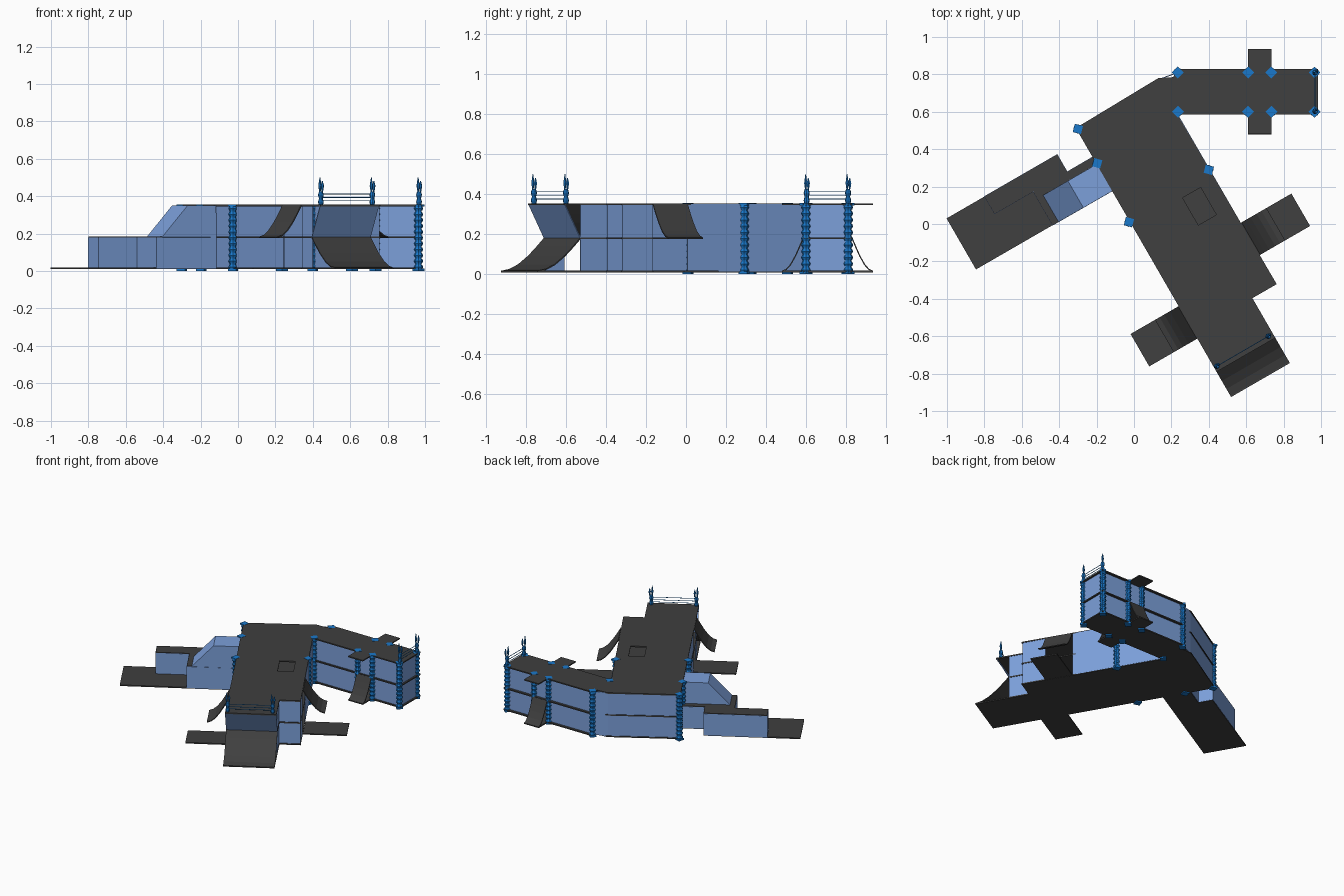
import bpy, bmesh, math
from mathutils import Vector

if "Cube" in bpy.data.objects:
    bpy.data.objects.remove(bpy.data.objects["Cube"])

C, S = math.cos(math.radians(30)), 0.5
Z0, Z1, Z2 = 0.014, 0.18, 0.35          # the three floor levels


def mat(name, col):
    m = bpy.data.materials.new(name)
    m.diffuse_color = (*col, 1)
    m.use_nodes = True
    m.node_tree.nodes["Principled BSDF"].inputs["Base Color"].default_value = m.diffuse_color
    return m


GREY = mat("dark_grey", (0.05, 0.05, 0.05))
GLASS = mat("light_blue", (0.2, 0.35, 0.7))
BLUE = mat("post_blue", (0.01, 0.19, 0.6))


def L(x, y):
    """Main building frame (turned 30 degrees) to world."""
    return (C * x - S * y, S * x + C * y)


def finish(bm, name, m, thick=0):
    bmesh.ops.recalc_face_normals(bm, faces=bm.faces)
    me = bpy.data.meshes.new(name)
    bm.to_mesh(me)
    bm.free()
    ob = bpy.data.objects.new(name, me)
    bpy.context.collection.objects.link(ob)
    me.materials.append(m)
    if thick:
        s = ob.modifiers.new("thickness", 'SOLIDIFY')
        s.thickness, s.offset = thick, 0
    return ob


def slab(name, pts, z, holes=(), m=GREY):
    bm = bmesh.new()
    edges = []
    for loop in (pts, *holes):
        vs = [bm.verts.new((x, y, z)) for x, y in loop]
        edges += [bm.edges.new((vs[i - 1], vs[i])) for i in range(len(vs))]
    bmesh.ops.triangle_fill(bm, use_beauty=True, edges=edges, normal=(0, 0, 1))
    return finish(bm, name, m, 0.009)


def quads(name, faces, m=GLASS, thick=0.005):
    bm = bmesh.new()
    for f in faces:
        bm.faces.new([bm.verts.new(p) for p in f])
    bmesh.ops.remove_doubles(bm, verts=bm.verts, dist=1e-4)
    return finish(bm, name, m, thick)


def wall(name, path, z0, z1):
    quads(name, [[(*a, z0), (*b, z0), (*b, z1), (*a, z1)] for a, b in zip(path, path[1:])])


def ramp(name, a, b, out, z0, z1):
    """Flared ramp: top edge a-b, runs out by the vector 'out'."""
    prof = [(0, 1), (.17, .74), (.36, .47), (.6, .2), (.8, .06), (1, 0)]
    rows = [[(p[0] + out[0] * t, p[1] + out[1] * t, z0 + (z1 - z0) * k) for p in (a, b)] for t, k in prof]
    quads(name, [[r[0], r[1], q[1], q[0]] for r, q in zip(rows, rows[1:])], GREY, 0.006)


def rect(x0, x1, y0, y1, f=L):
    return [f(x0, y0), f(x1, y0), f(x1, y1), f(x0, y1)]


def W(x, y):
    return (x, y)


# floors and roof
def footprint(end):
    return [L(-.013, .6), (.13, .78), (.21, .785), (.23, .83), (.985, .83), (.985, .585), (.232, .585),
            L(.5, -.66), L(.35, -.66), L(.35, end), L(-.013, end)]


hole = rect(.295, .406, -.177, -.009)
slab("ground_floor", footprint(-1.06), Z0)
slab("middle_floor", footprint(-.81), Z1)
slab("roof", footprint(-.905), Z2, [hole])

# ground aprons beside the doors
slab("right_apron", rect(.5, .81, -.48, -.28), Z0)
slab("left_apron", rect(-.31, -.013, -.7, -.5), Z0)
slab("annex_base", [L(-.853, .212), L(-.013, .212), L(-.013, .42), L(-.17, .42), L(-.17, .527), L(-.853, .527)], Z0)

# main building walls, with door gaps
for n, z0, z1 in (("lower", Z0, Z1), ("upper", Z1, Z2)):
    wall(n + "_left_wall_front", [L(-.005, -.81), L(-.005, -.7)], z0, z1)
    wall(n + "_back_wall", [L(-.005, -.5), L(-.005, .592), (.13, .772), (.235, .81)], z0, z1)
    wall(n + "_right_wall_front", [L(.345, -.81), L(.345, -.652), L(.495, -.652), L(.495, -.48)], z0, z1)
    wall(n + "_right_wall", [L(.495, -.28), L(.495, .402), (.235, .6)], z0, z1)
    # wing walls; the lower level has doors
    if n == "lower":
        for side, y in (("front", .6), ("back", .81)):
            wall(f"wing_{side}_wall_a", [(.235, y), (.61, y)], z0, z1)
            wall(f"wing_{side}_wall_b", [(.735, y), (.97, y)], z0, z1)
        wall("wing_lower_end", [(.97, .6), (.97, .81)], z0, z1)
    else:
        wall("wing_upper_wall", [(.235, .6), (.97, .6), (.97, .81), (.235, .81)], z0, z1)

# slanted front window
quads("slanted_front_window", [[(*L(-.013, -.81), Z1), (*L(.35, -.81), Z1),
                                (*L(.35, -.9), Z2), (*L(-.013, -.9), Z2)]])

# ramps
ramp("front_ramp", L(-.013, -.81), L(.35, -.81), (.25 * S, -.25 * C), Z0, Z1)
ramp("right_ramp", L(.5, -.48), L(.5, -.28), (.155 * C, .155 * S), Z1, Z2)
ramp("left_ramp", L(-.013, -.7), L(-.013, -.5), (-.145 * C, -.145 * S), Z1, Z2)
for side, y, d in (("front", .585, -.105), ("back", .83, .105)):
    ramp(f"wing_{side}_ramp", (.61, y), (.735, y), (0, d), Z0, Z1)
    slab(f"wing_{side}_canopy", rect(.61, .735, y, y + d, W), Z2)
    slab(f"wing_{side}_apron", rect(.61, .735, y, y + d, W), Z0)

# low annex on the left
annex = [L(-.013, .212), L(-.38, .212), L(-.38, .42), L(-.618, .42), L(-.618, .527), L(-.17, .527), L(-.17, .42), L(-.013, .42)]
wall("annex_wall", annex, Z0, Z1)
slab("annex_roof", annex, Z1)

# sloped passage from annex to upper floor
prof = [(-.345, Z1), (-.19, Z2 - .003), (-.013, Z2 - .003), (-.013, Z1)]
faces = [[(*L(x, y), z) for x, z in prof] for y in (.212, .375)]
for (xa, za), (xb, zb) in zip(prof[:2], prof[1:3]):
    faces.append([(*L(xa, .212), za), (*L(xb, .212), zb), (*L(xb, .375), zb), (*L(xa, .375), za)])
quads("sloped_passage", faces)


# beaded posts
def drum(bm, x, y, z0, z1, r1, r2, n, turn=0.0):
    rings = [[bm.verts.new((x + r * math.cos(turn + i * math.tau / n), y + r * math.sin(turn + i * math.tau / n), z))
              for i in range(n)] for r, z in ((r1, z0), (r2, z1))]
    bm.faces.new(rings[0][::-1])
    bm.faces.new(rings[1])
    for i in range(n):
        j = (i + 1) % n
        bm.faces.new((rings[0][i], rings[0][j], rings[1][j], rings[1][i]))


def post(name, x, y, base, top, r=.023, turn=0.0, spire=False):
    bm = bmesh.new()
    if base < .1:
        for z in (.001, Z2 - .006):
            drum(bm, x, y, z, z + .012, .032, .032, 4, turn)
    drum(bm, x, y, base, top, r * .75, r * .75, 8)
    n = max(2, round((top - base) / .031))
    h = (top - base) / n
    for i in range(n):
        z = base + i * h
        drum(bm, x, y, z + h * .12, z + h * .5, r * .85, r * 1.1, 8)
        drum(bm, x, y, z + h * .5, z + h * .88, r * 1.1, r * .85, 8)
    if spire:
        for d, zt in ((-.005, .5), (.008, .482)):
            drum(bm, x + d, y + d, top, top + .03, .004, .009, 6)
            drum(bm, x + d, y + d, top + .03, zt, .009, .002, 6)
    finish(bm, name, BLUE)


for x in (.235, .61, .735, .965):
    for y in (.6, .81):
        post("wing_post", x, y, .005, Z2)
for p in ((-.3, .508), (-.197, .325), (-.027, .01), (.4, .29)):
    post("main_post", *p, .005, Z2, turn=math.radians(30))

# spired roof posts and railings
wing_ends = ((.968, .603), (.968, .81))
front_ends = ((.443, -.76), (.718, -.6))
for a, b in (wing_ends, front_ends):
    for p in (a, b):
        post("spire_post", *p, Z2, .425, r=.014, spire=True)
    for z in (.375, .392, .412):
        va, vb = Vector((*a, z)), Vector((*b, z))
        bpy.ops.mesh.primitive_cylinder_add(vertices=6, radius=.0022, depth=(vb - va).length, location=(va + vb) / 2)
        ob = bpy.context.object
        ob.name = "railing"
        ob.rotation_euler = (vb - va).to_track_quat('Z', 'Y').to_euler()
        ob.data.materials.append(BLUE)
